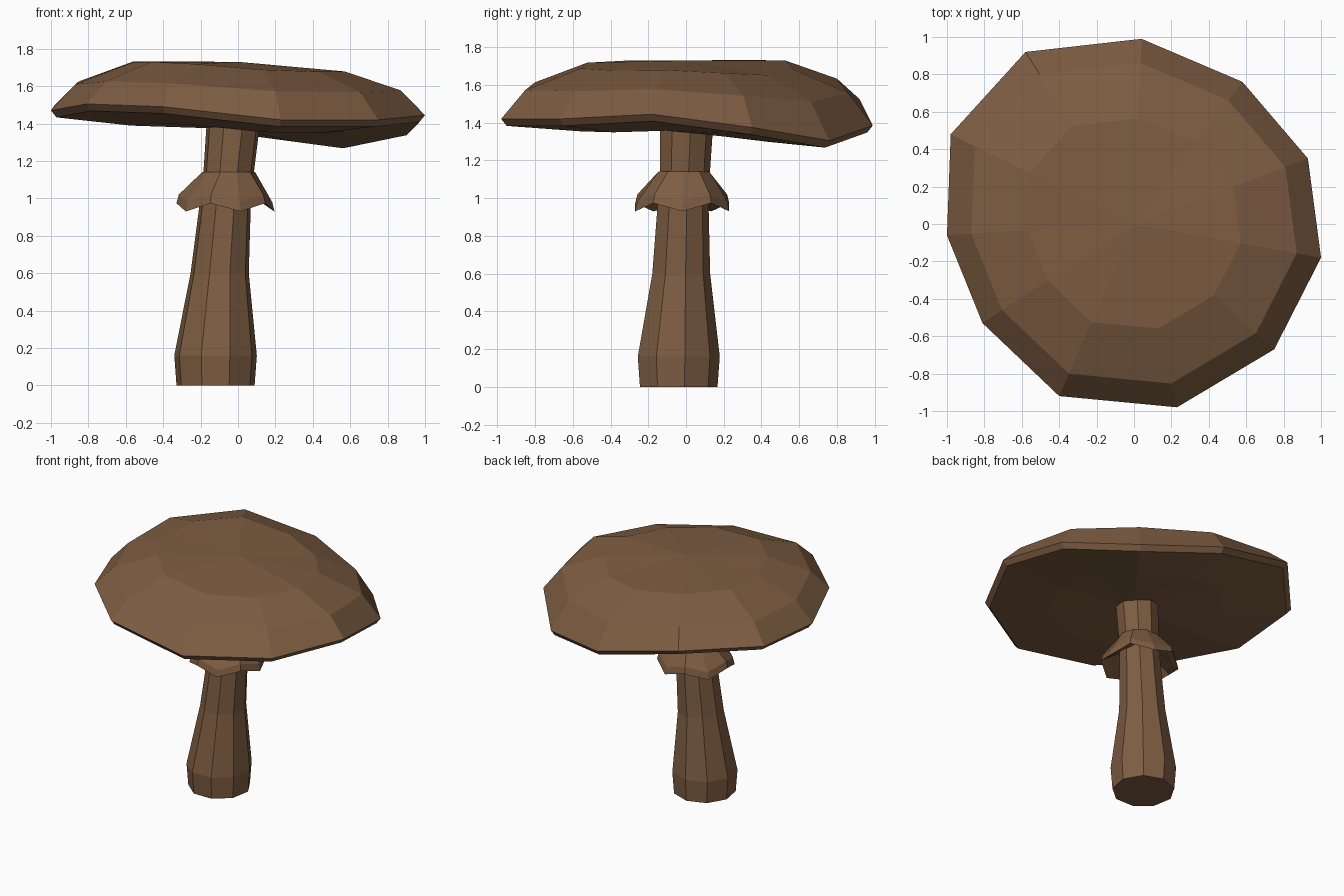
import bpy
import bmesh
from math import cos, sin, tau

old = bpy.data.objects.get("Cube")
if old:
    bpy.data.objects.remove(old, do_unlink=True)

brown = bpy.data.materials.new("mushroom_brown")
brown.use_nodes = True
colour = (0.21, 0.11, 0.055, 1)
brown.diffuse_color = colour
shader = brown.node_tree.nodes["Principled BSDF"]
shader.inputs["Base Color"].default_value = colour
shader.inputs["Roughness"].default_value = 0.9


def loft(name, rings, start_tip=None, end_tip=None, closed=False):
    """Flat-shaded skin over a list of rings; tips close the ends with fans."""
    bm = bmesh.new()
    loops = [[bm.verts.new(p) for p in ring] for ring in rings]
    n = len(loops[0])
    pairs = list(zip(loops, loops[1:]))
    if closed:
        pairs.append((loops[-1], loops[0]))
    for a, b in pairs:
        for i in range(n):
            j = (i + 1) % n
            bm.faces.new((a[i], a[j], b[j], b[i]))
    for tip, loop in ((start_tip, loops[0]), (end_tip, loops[-1])):
        if tip:
            centre = bm.verts.new(tip)
            for i in range(n):
                bm.faces.new((loop[i], loop[(i + 1) % n], centre))
    bmesh.ops.recalc_face_normals(bm, faces=bm.faces[:])
    mesh = bpy.data.meshes.new(name)
    bm.to_mesh(mesh)
    bm.free()
    mesh.materials.append(brown)
    obj = bpy.data.objects.new(name, mesh)
    bpy.context.collection.objects.link(obj)
    return obj


def circle(x, y, z, r, n, turn=0.0):
    return [(x + r * cos(tau * (i + turn) / n), y + r * sin(tau * (i + turn) / n), z)
            for i in range(n)]


# Cap: an uneven rim, from which all the other rings are scaled
rim = [(0.04, 0.99, 1.385), (-0.58, 0.92, 1.525), (-0.98, 0.48, 1.50),
       (-1.0, -0.06, 1.47), (-0.81, -0.53, 1.505), (-0.40, -0.92, 1.49),
       (0.23, -0.98, 1.42), (0.75, -0.67, 1.42), (1.0, -0.18, 1.445),
       (0.93, 0.35, 1.375), (0.58, 0.76, 1.305)]


def cap_ring(scale, base, follow, lean=0.0):
    return [(x * scale, y * scale, base + follow * (z - 1.45) + lean * x)
            for x, y, z in rim]


loft("cap",
     [cap_ring(0.57, 1.37, 0.45, -0.01),   # underside
      cap_ring(0.97, 1.413, 1.0),          # lower lip
      rim,
      cap_ring(0.87, 1.59, 0.5, -0.01),    # shoulder
      cap_ring(0.57, 1.70, 0.25, -0.02)],  # crown
     start_tip=(0, 0, 1.37), end_tip=(0, 0, 1.73))

# Stem: leaning, with a swollen foot
stem = [(-0.12, -0.045, 0.0, 0.212), (-0.12, -0.045, 0.16, 0.224),
        (-0.098, -0.03, 0.6, 0.158), (-0.07, -0.02, 0.95, 0.14),
        (-0.05, -0.01, 1.14, 0.137), (-0.025, 0.0, 1.4, 0.145)]
loft("stem", [circle(*s, 9, 0.25) for s in stem],
     start_tip=(-0.12, -0.045, 0), end_tip=(-0.025, 0, 1.4))

# Skirt: a flared collar with a zigzag hem
SIDES = 10


def hem(r, z, wave):
    return [(x, y, h - wave if i % 2 == 0 else h + wave)
            for i, (x, y, h) in enumerate(circle(-0.067, -0.02, z, r, SIDES))]


loft("skirt",
     [circle(-0.05, -0.012, 1.14, 0.142, SIDES),
      hem(0.25, 1.0, 0.02),
      hem(0.262, 0.952, 0.022),
      hem(0.225, 0.975, 0.02),
      circle(-0.062, -0.016, 1.04, 0.12, SIDES)],
     closed=True)
